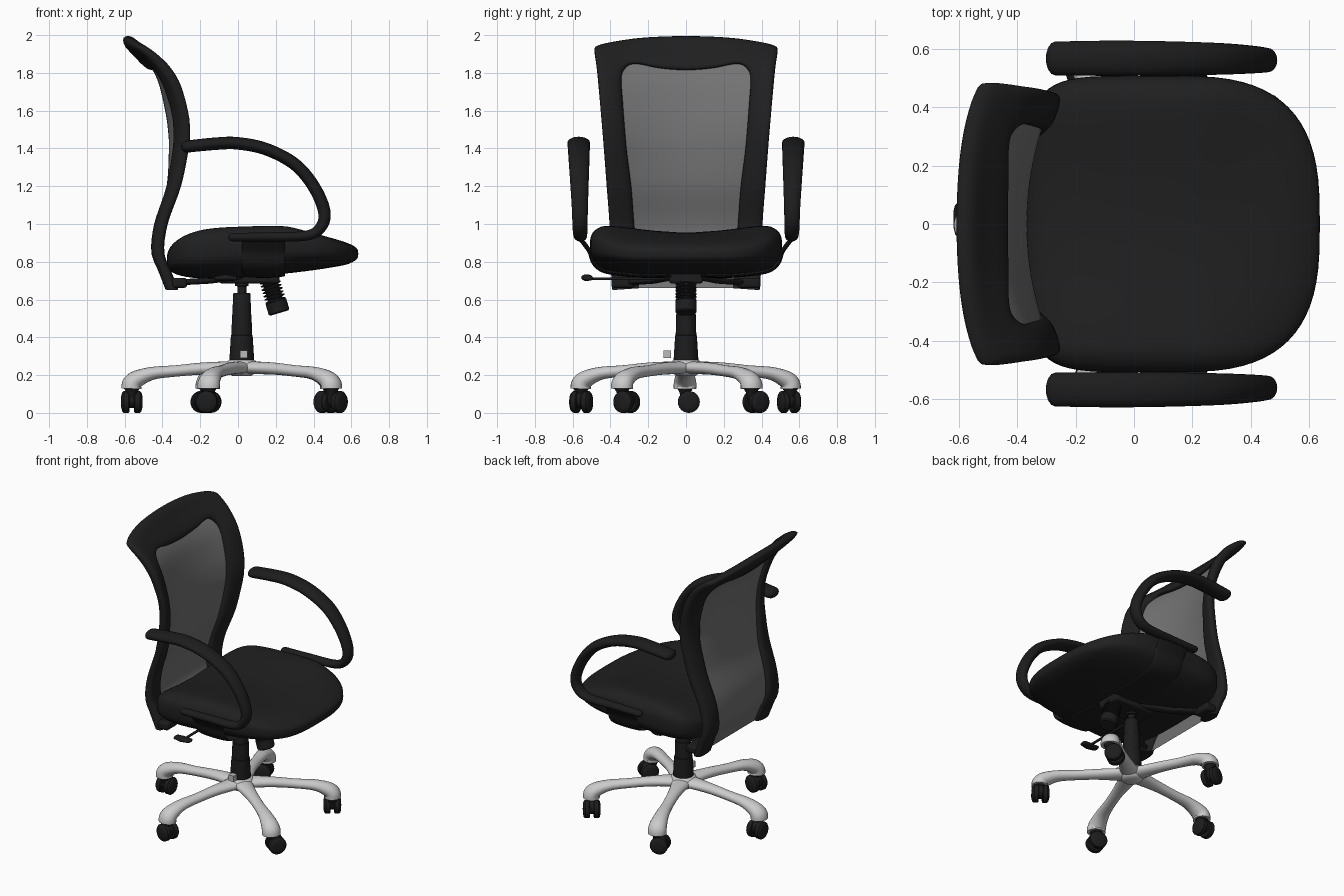
import bpy, bmesh, math
from mathutils import Vector

if "Cube" in bpy.data.objects:
    bpy.data.objects.remove(bpy.data.objects["Cube"])

def material(name, r, g=None, b=None):
    m = bpy.data.materials.new(name)
    m.diffuse_color = (r, g or r, b or r, 1)
    m.use_nodes = True
    m.node_tree.nodes["Principled BSDF"].inputs["Base Color"].default_value = m.diffuse_color
    return m

FABRIC = material("black fabric", 0.014)
PLASTIC = material("black plastic", 0.012)
MESH = material("grey mesh", 0.17)
SILVER = material("silver metal", 0.6)
TAB = material("light grey", 0.5)

def smooth(pts, n=6):
    """Catmull-Rom through tuples of any length."""
    out = []
    for i in range(len(pts) - 1):
        p0, p1, p2, p3 = pts[max(i - 1, 0)], pts[i], pts[i + 1], pts[min(i + 2, len(pts) - 1)]
        for k in range(n):
            t = k / n
            out.append(tuple(0.5 * (2 * b + (c - a) * t + (2 * a - 5 * b + 4 * c - d) * t * t
                             + (3 * b - a - 3 * c + d) * t ** 3) for a, b, c, d in zip(p0, p1, p2, p3)))
    out.append(tuple(pts[-1]))
    return out

def lookup(table, v):
    """Linear lookup in rows sorted by their first value."""
    if v <= table[0][0]:
        return table[0][1:]
    for a, b in zip(table, table[1:]):
        if v <= b[0]:
            t = (v - a[0]) / (b[0] - a[0])
            return tuple(p + (q - p) * t for p, q in zip(a[1:], b[1:]))
    return table[-1][1:]

def skin(name, rings, mat, closed=True, angle=40):
    """Bridge rows of points; closed rows also get end caps."""
    bm = bmesh.new()
    rows = [[bm.verts.new(p) for p in ring] for ring in rings]
    n = len(rows[0])
    for a, b in zip(rows, rows[1:]):
        for i in range(n if closed else n - 1):
            j = (i + 1) % n
            bm.faces.new((a[i], a[j], b[j], b[i]))
    if closed:
        bm.faces.new(rows[0][::-1])
        bm.faces.new(rows[-1])
    bmesh.ops.recalc_face_normals(bm, faces=bm.faces[:])
    me = bpy.data.meshes.new(name)
    bm.to_mesh(me)
    bm.free()
    me.materials.append(mat)
    me.shade_smooth()
    me.set_sharp_from_angle(angle=math.radians(angle))
    ob = bpy.data.objects.new(name, me)
    bpy.context.collection.objects.link(ob)
    return ob

def lathe(name, profile, origin, axis, mat, n=28):
    """Turn (distance along axis, radius) points around an axis."""
    axis = Vector(axis).normalized()
    u = axis.orthogonal().normalized()
    v = axis.cross(u)
    o = Vector(origin)
    return skin(name, [[o + axis * d + (u * math.cos(k * math.tau / n) + v * math.sin(k * math.tau / n)) * max(r, 0.0005)
                        for k in range(n)] for d, r in profile], mat)

def sweep(name, path, side, mat, rounded=False, n=20):
    """Sweep an ellipse along rows of (point, half width along side, half thickness)."""
    side = Vector(side).normalized()
    pts = [Vector(p[0]) for p in path]
    stations = []
    for i, (p, a, b) in enumerate(path):
        t = (pts[min(i + 1, len(pts) - 1)] - pts[max(i - 1, 0)]).normalized()
        stations.append((pts[i], t, a, b))
    if rounded:
        steps = [math.radians(q) for q in (25, 50, 70, 85)]
        def cap(st, sgn):
            p, t, a, b = st
            return [(p + t * sgn * b * math.sin(q), t, a * math.cos(q), b * math.cos(q)) for q in steps]
        stations = cap(stations[0], -1)[::-1] + stations + cap(stations[-1], 1)
    rings = []
    for p, t, a, b in stations:
        nrm = t.cross(side)
        rings.append([p + side * a * math.cos(k * math.tau / n) + nrm * b * math.sin(k * math.tau / n) for k in range(n)])
    return skin(name, rings, mat)

def box(name, lo, hi, mat, bevel=0.0):
    (x0, y0, z0), (x1, y1, z1) = lo, hi
    ob = skin(name, [[(x0, y0, z), (x1, y0, z), (x1, y1, z), (x0, y1, z)] for z in (z0, z1)], mat, angle=30)
    if bevel:
        m = ob.modifiers.new("bevel", 'BEVEL')
        m.width, m.segments = bevel, 3
    return ob

# Backrest surface: height, side x, centre hollow
BACK = smooth([(.64, -.345, 0), (.75, -.385, .005), (.85, -.418, .015), (1.0, -.393, .035), (1.2, -.318, .06),
               (1.4, -.276, .09), (1.5, -.271, .10), (1.6, -.286, .10), (1.75, -.342, .08),
               (1.85, -.415, .06), (1.94, -.515, .04), (2.0, -.565, .02)])
def back_x(y, z):
    s, d = lookup(BACK, z)
    return s - d * (1 - min(1, (y / .45) ** 2))

# Backrest frame: outer y, z then inner y, z, from foot to top centre
half = [(.39, .65, .25, .66), (.40, .80, .26, .80), (.405, 1.0, .275, 1.0), (.42, 1.2, .29, 1.2),
        (.435, 1.4, .315, 1.4), (.456, 1.65, .335, 1.65), (.472, 1.82, .342, 1.77), (.484, 1.915, .325, 1.82),
        (.468, 1.944, .29, 1.845), (.38, 1.966, .24, 1.845), (.22, 1.987, .14, 1.825), (0, 1.995, 0, 1.815)]
full = half + [(-a, b, -c, d) for a, b, c, d in half[-2::-1]]
rings = []
for oy, oz, iy, iz in smooth(full, 5):
    ring = []
    for k in range(24):
        q = k * math.tau / 24
        c, s = math.cos(q), math.sin(q)
        c, s = math.copysign(abs(c) ** .75, c), math.copysign(abs(s) ** .75, s)
        y, z = (oy + iy) / 2 + c * (oy - iy) / 2, (oz + iz) / 2 + c * (oz - iz) / 2
        thick = .034 + .010 * max(0, min(1, (z - 1.6) / .25))
        ring.append((back_x(y, z) + thick * s, y, z))
    rings.append(ring)
skin("back_frame", rings, FABRIC, angle=60)

# Mesh panel
INNER = [(z, y) for _, _, y, z in half[:7]]
rows = []
for i in range(41):
    z = .66 + (1.86 - .66) * i / 40
    w = lookup(INNER, z)[0] + .03
    rows.append([(back_x(w * k / 12, z), w * k / 12, z) for k in range(-12, 13)])
skin("back_mesh", rows, MESH, closed=False)

# Seat cushion: x, centre top, bottom
SEAT = smooth([(-.38, .905, .705), (-.2, .938, .705), (0, .952, .715), (.2, .955, .732), (.35, .945, .748),
               (.5, .93, .763), (.58, .918, .768), (.64, .905, .78)])
def seat_point(angle, r, up):
    c, s = math.cos(angle), math.sin(angle)
    e = 2 / 2.9 if c > 0 else 2 / 6
    x = .13 + r * math.copysign(abs(c) ** e, c) * .507
    y = r * math.copysign(abs(s) ** (2 / 2.9 if c > 0 else 2 / 4.5), s) * .508
    top, bot = lookup(SEAT, x)
    bolster = .058 * max(0, min(1, (.62 - x) / .35))
    top += bolster * min(1.1, (y / .42) ** 2)
    bot += .03 * (abs(y) / .5) ** 3
    mid = bot + (top - bot) * .5
    return (x, y, mid + (top - mid) * up if up > 0 else mid + (mid - bot) * up)
rings = []
for i in range(33):
    a = math.radians(-89.5 + 179 * i / 32)
    r = math.cos(a) ** .5
    up = math.copysign(abs(math.sin(a)) ** .6, a)
    rings.append([seat_point(k * math.tau / 72, r, up) for k in range(72)])
skin("seat", rings, FABRIC, angle=70)

# Armrests with straps running under the seat
ARM = smooth([(-.27, 1.41, .058, .032), (-.12, 1.425, .06, .033), (0, 1.427, .06, .033), (.15, 1.396, .058, .033),
              (.30, 1.317, .054, .033), (.40, 1.20, .048, .033), (.456, 1.07, .042, .033), (.44, .985, .04, .03),
              (.36, .938, .036, .026), (.15, .932, .03, .024), (-.03, .93, .028, .022)], 8)
for sgn, label in ((1, "left"), (-1, "right")):
    sweep("armrest_" + label, [((x, sgn * (.568 - (.06 - a) * .35), z), a, b) for x, z, a, b in ARM],
          (0, 1, 0), PLASTIC, rounded=True)
    strap = smooth([(.555, .915), (.535, .89), (.508, .85), (.485, .79), (.42, .748), (.25, .728), (.08, .728)], 4)
    sweep("arm_strap_" + label, [((.135, sgn * y, z), .115, .012) for y, z in strap], (1, 0, 0), PLASTIC)
    # Support bar from the mechanism to the backrest foot
    sweep("back_support_" + label, [((.05, sgn * .04, .725), .03, .016), ((-.15, sgn * .17, .70), .03, .016),
          ((-.33, sgn * .31, .69), .035, .016)], (.55, sgn * .85, 0), PLASTIC, rounded=True)
    ys = sorted((sgn * .27, sgn * .395))
    box("back_foot_" + label, (-.35, ys[0], .662), (-.27, ys[1], .715), PLASTIC, .015)

# Tilt mechanism, tension spring and knob
box("tilt_mechanism", (-.1, -.09, .685), (.22, .09, .77), PLASTIC, .015)
tilt = Vector((.06, 0, -.2)).normalized()
ribs = [(0, .04)]
for i in range(7):
    d = .02 + i * .018
    ribs += [(d, .04), (d + .004, .055), (d + .010, .055), (d + .014, .04)]
lathe("tension_spring", ribs, (.16, 0, .725), tilt, PLASTIC)
lathe("tension_knob", [(.135, 0), (.135, .05), (.142, .057), (.198, .057), (.205, .05), (.205, 0)],
      (.16, 0, .725), tilt, PLASTIC)

# Height lever
lathe("lever_rod", [(0, .008), (.44, .008)], (-.06, -.06, .71), (0, -1, 0), PLASTIC, 12)
sweep("lever_paddle", [((-.115, -.515, .712), .028, .012), ((-.065, -.525, .716), .03, .018),
                       ((-.015, -.515, .712), .028, .012)], (0, 1, 0), PLASTIC, rounded=True)

# Gas lift, standing slightly forward of the centre
CX = .02
lathe("gas_lift_cover", [(.24, 0), (.24, .066), (.28, .066), (.41, .058), (.412, .055), (.52, .052), (.522, .050),
                         (.63, .046), (.635, .042), (.635, 0)], (CX, 0, 0), (0, 0, 1), PLASTIC)
lathe("gas_lift_rod", [(.62, .024), (.67, .024), (.672, .036), (.74, .036)], (CX, 0, 0), (0, 0, 1), PLASTIC)

# Small tab beside the column
box("base_tab", (.01, -.12, .29), (.05, -.08, .33), TAB)

# Five-star base with twin-wheel casters
lathe("base_hub", [(.195, 0), (.195, .05), (.21, .07), (.255, .085), (.275, .075), (.28, .066), (.28, 0)],
      (CX, 0, 0), (0, 0, 1), SILVER)
LEG = smooth([(.03, .24, .065, .034), (.2, .235, .042, .032), (.35, .222, .037, .03), (.47, .21, .044, .034),
              (.55, .182, .055, .045), (.58, .155, .06, .052), (.584, .128, .06, .054)], 5)
up, hub = Vector((0, 0, 1)), Vector((CX, 0, 0))
for i, shift in enumerate((.03, .02, -.02, 0, .03)):
    a = math.radians(36.5 + 72 * i)
    out, tan = Vector((math.cos(a), math.sin(a), 0)), Vector((-math.sin(a), math.cos(a), 0))
    sweep(f"base_leg_{i+1}", [(hub + out * r + up * z, w, h) for r, z, w, h in LEG], tan, SILVER)
    lathe(f"caster_stem_{i+1}", [(.07, .02), (.11, .03), (.135, .045)], hub + out * .582, up, PLASTIC, 16)
    centre = hub + out * .582 + tan * shift + up * .058
    lathe(f"caster_axle_{i+1}", [(-.03, .044), (.03, .044)], centre + up * .012, out, PLASTIC, 20)
    for side, tag in ((1, "outer"), (-1, "inner")):
        lathe(f"caster_wheel_{i+1}_{tag}", [(.012, 0), (.012, .052), (.017, .058), (.042, .058), (.051, .05),
                                           (.056, .03), (.057, 0)], centre, out * side, PLASTIC, 24)
